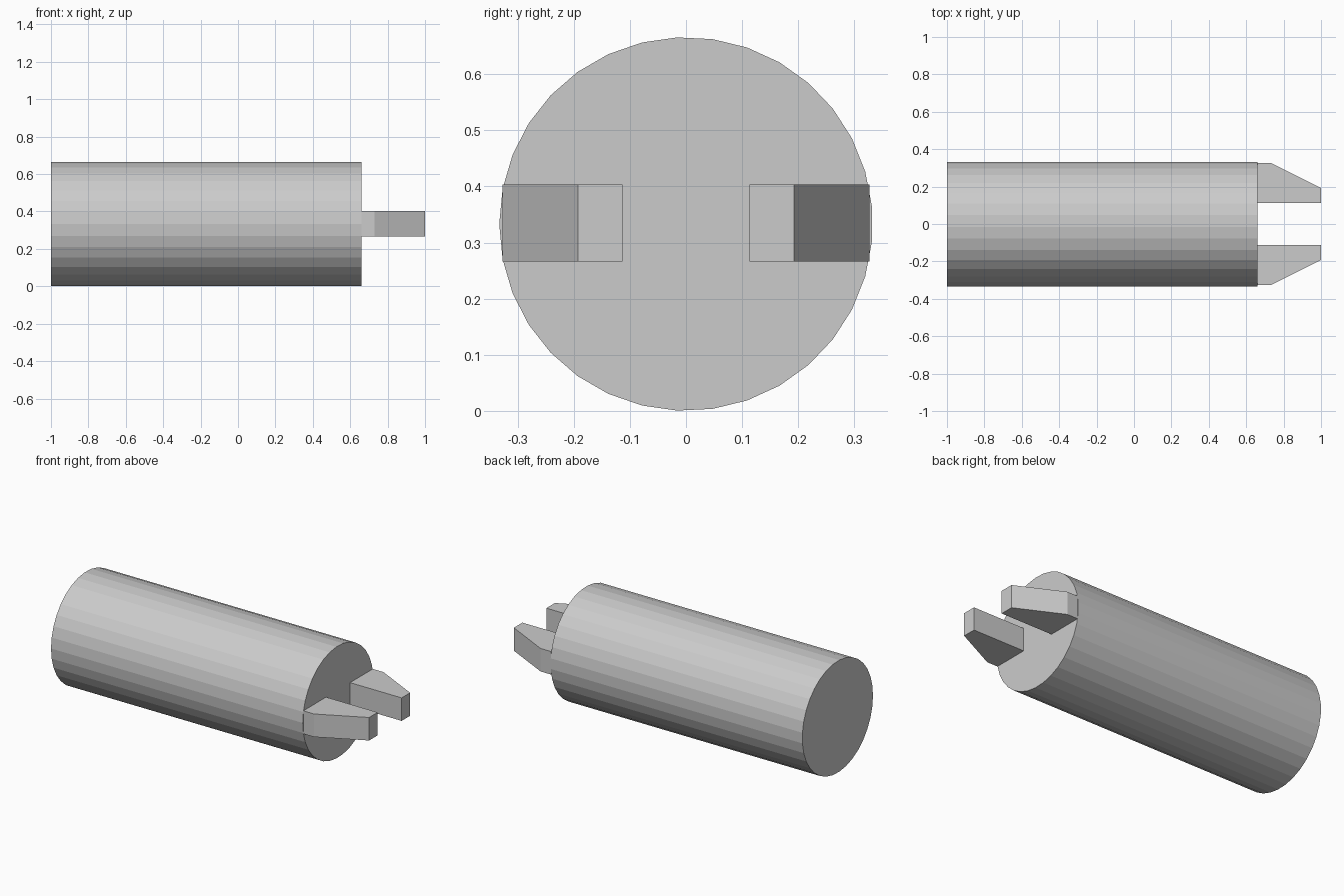
import bpy
import math

if "Cube" in bpy.data.objects:
    bpy.data.objects.remove(bpy.data.objects["Cube"])

R = 0.333       # body radius, also the height of its axis
SIDES = 33
BODY_END = 0.66


def prism(name, ring_a, ring_b):
    """Closed solid between two matching rings of points."""
    n = len(ring_a)
    faces = [tuple(reversed(range(n))), tuple(range(n, 2 * n))]
    faces += [(i, (i + 1) % n, n + (i + 1) % n, n + i) for i in range(n)]
    mesh = bpy.data.meshes.new(name)
    mesh.from_pydata(ring_a + ring_b, [], faces)
    mesh.update()
    obj = bpy.data.objects.new(name, mesh)
    bpy.context.collection.objects.link(obj)
    return obj


# Cylindrical body lying along x, one corner pointing to -y
angles = [math.pi + 2 * math.pi * i / SIDES for i in range(SIDES)]
section = [(R * math.cos(a), R + R * math.sin(a)) for a in angles]
prism("body", [(-1.0, y, z) for y, z in section],
      [(BODY_END, y, z) for y, z in section])

# Two tapered prongs on the end face, mirrored across y
profile = [(BODY_END, 0.113), (1.0, 0.113), (1.0, 0.193),
           (0.73, 0.327), (BODY_END, 0.327)]
for name, side in (("front_prong", -1), ("back_prong", 1)):
    outline = [(x, side * y) for x, y in profile][::side]
    prism(name, [(x, y, 0.266) for x, y in outline],
          [(x, y, 0.403) for x, y in outline])
